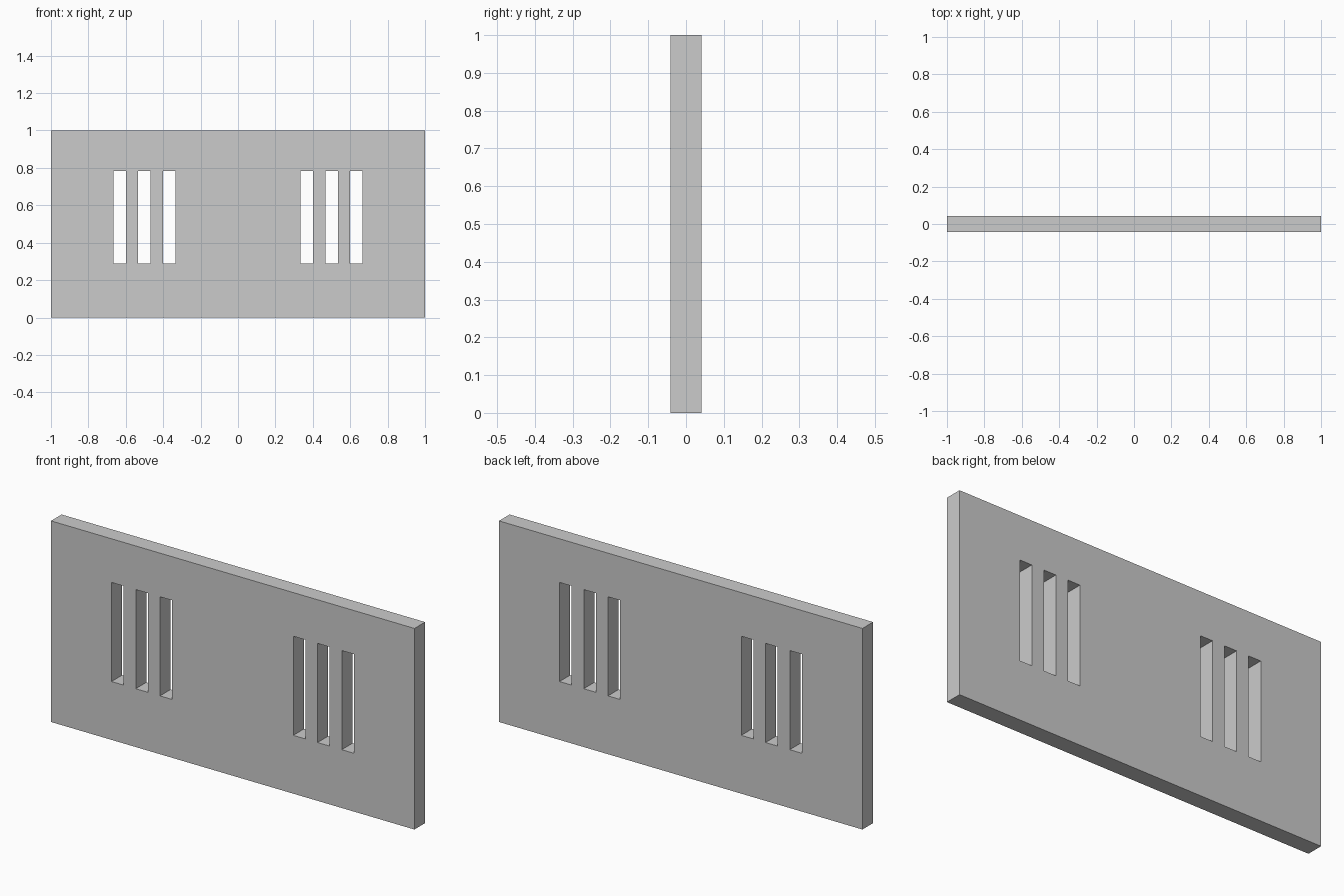
import bpy, bmesh

if "Cube" in bpy.data.objects:
    bpy.data.objects.remove(bpy.data.objects["Cube"])

HALF_T = 0.0415            # half panel thickness
SLOT_W = 0.2 / 3           # slot width, equal to the bars between slots
SLOT_Z = (0.29, 0.783)     # slot bottom and top

# Grid lines: panel edges plus the sides of three slots in each half
right = [1 / 3 + i * SLOT_W for i in range(6)] + [1.0]
xs = [-x for x in reversed(right)] + right
zs = [0.0, *SLOT_Z, 1.0]
slot_columns = {1, 3, 5, 7, 9, 11}

# Front sheet with the slot cells left open
bm = bmesh.new()
grid = [[bm.verts.new((x, -HALF_T, z)) for z in zs] for x in xs]
for i in range(len(xs) - 1):
    for j in range(len(zs) - 1):
        if j == 1 and i in slot_columns:
            continue
        bm.faces.new((grid[i][j], grid[i + 1][j], grid[i + 1][j + 1], grid[i][j + 1]))

# Thicken the sheet into a solid panel
front = bm.faces[:]
ext = bmesh.ops.extrude_face_region(bm, geom=front, use_keep_orig=True)
back = [v for v in ext["geom"] if isinstance(v, bmesh.types.BMVert)]
bmesh.ops.translate(bm, verts=back, vec=(0, 2 * HALF_T, 0))
bmesh.ops.recalc_face_normals(bm, faces=bm.faces[:])

mesh = bpy.data.meshes.new("slotted_panel")
bm.to_mesh(mesh)
bm.free()
panel = bpy.data.objects.new("slotted_panel", mesh)
bpy.context.collection.objects.link(panel)
